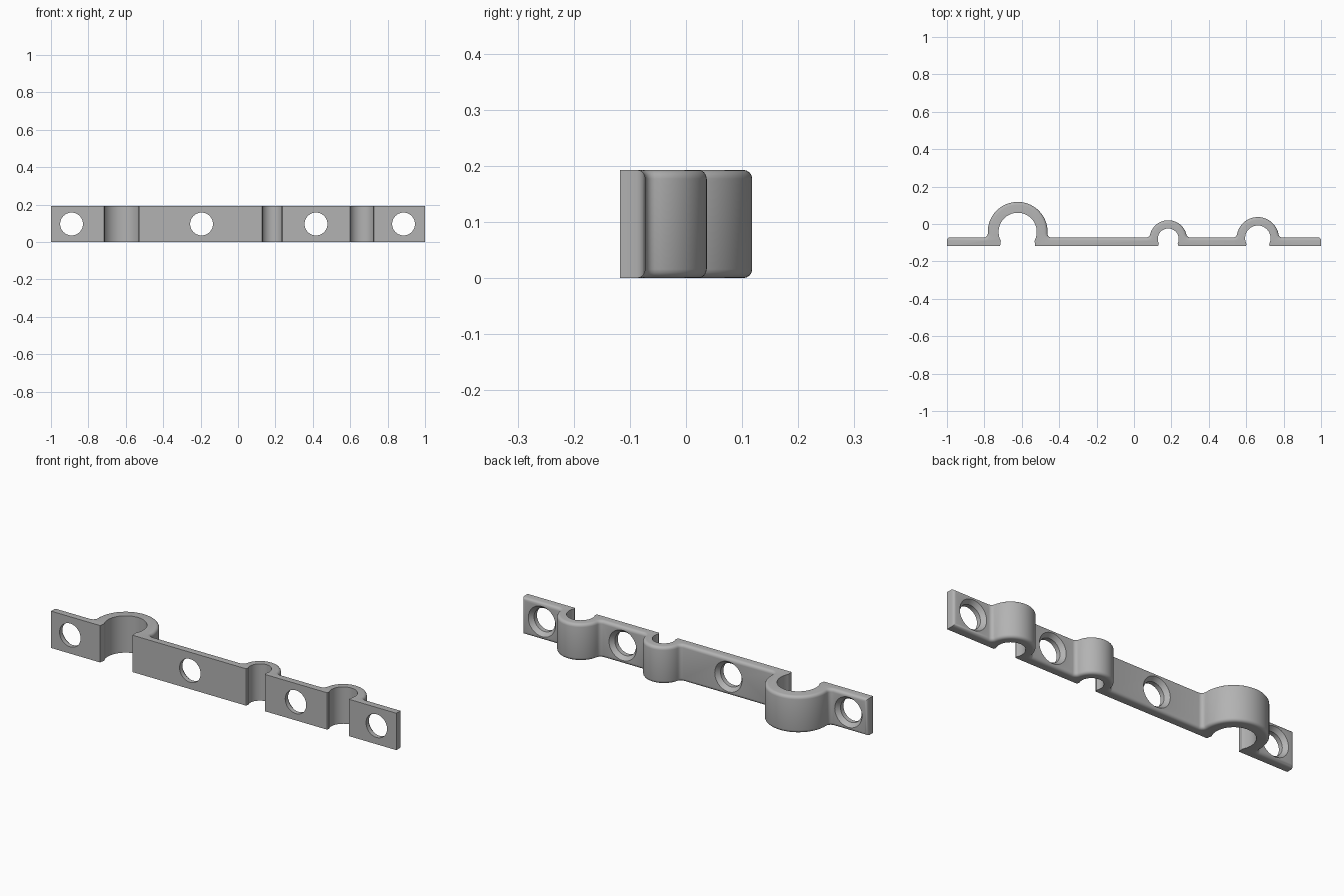
import bpy, bmesh, math

if "Cube" in bpy.data.objects:
    bpy.data.objects.remove(bpy.data.objects["Cube"])

FRONT, BACK, HEIGHT = -0.118, -0.072, 0.193
ROUND = 0.016          # rounding of the rear rim
FILLET = 0.02          # blend between strip and saddle
# saddles: centre x, centre y, outer radius, bore radius, mouth half width, lip half width
SADDLES = [(-0.622, -0.042, 0.160, 0.102, 0.094, 0.090),
           (0.183, -0.080, 0.100, 0.056, 0.055, 0.050),
           (0.662, -0.076, 0.113, 0.068, 0.064, 0.060)]
HOLES = [-0.89, -0.195, 0.417, 0.885]

grey = bpy.data.materials.new("plain grey")
grey.diffuse_color = (0.45, 0.45, 0.45, 1)
grey.use_nodes = True
grey.node_tree.nodes["Principled BSDF"].inputs["Base Color"].default_value = grey.diffuse_color


def arc(cx, cy, r, a0, a1, n):
    """Points along an arc from angle a0 to a1."""
    return [(cx + r * math.cos(a0 + (a1 - a0) * i / n),
             cy + r * math.sin(a0 + (a1 - a0) * i / n)) for i in range(n + 1)]


def rear_outline():
    """Rear contour, left to right: strip, fillet, saddle arc, fillet."""
    pts = [(-1, BACK)]
    for cx, cy, R, r, mouth, lip in SADDLES:
        fy = BACK + FILLET
        dx = math.sqrt((R + FILLET) ** 2 - (fy - cy) ** 2)
        t = math.atan2(fy - cy, dx)
        pts += arc(cx - dx, fy, FILLET, -math.pi / 2, -t, 5)
        pts += arc(cx, cy, R, math.pi - t, t, 36)[1:-1]
        pts += arc(cx + dx, fy, FILLET, math.pi + t, math.pi * 1.5, 5)
    return pts + [(1, BACK)]


def front_outline():
    """Front contour, right to left: flat faces broken by the snap-in bores."""
    pts = [(1, FRONT)]
    for cx, cy, R, r, mouth, lip in reversed(SADDLES):
        t = -math.acos(lip / r)
        pts.append((cx + mouth, FRONT))
        pts += arc(cx, cy, r, t, math.pi - t, 40)
        pts.append((cx - mouth, FRONT))
    return pts + [(-1, FRONT)]


# Clamp strip: extruded contour with rounded rear rim
rear, front = rear_outline(), front_outline()
bm = bmesh.new()
verts = [bm.verts.new((x, y, 0)) for x, y in rear + front]
base = bm.faces.new(verts)
n = len(rear)
rear_verts = verts[:n]
res = bmesh.ops.extrude_face_region(bm, geom=[base], use_keep_orig=True)
top = [g for g in res["geom"] if isinstance(g, bmesh.types.BMVert)]
bmesh.ops.translate(bm, verts=top, vec=(0, 0, HEIGHT))
bmesh.ops.recalc_face_normals(bm, faces=bm.faces)
keys = {(round(x, 5), round(y, 5)) for x, y in rear}


def on_rear(v):
    return (round(v.co.x, 5), round(v.co.y, 5)) in keys


rim = [e for e in bm.edges if all(on_rear(v) for v in e.verts)
       and (abs(e.verts[0].co.z - e.verts[1].co.z) < 1e-5
            or abs(e.verts[0].co.x) > 0.999)]
bmesh.ops.bevel(bm, geom=rim, offset=ROUND, offset_type='OFFSET', segments=4,
                profile=0.5, affect='EDGES', clamp_overlap=False)
mesh = bpy.data.meshes.new("clamp_strip")
bm.to_mesh(mesh)
bm.free()
strip = bpy.data.objects.new("clamp_strip", mesh)
bpy.context.collection.objects.link(strip)
mesh.materials.append(grey)

# Screw holes, countersunk from the rear
hole_profile = [(-0.2, 0.061), (BACK - 0.022, 0.061), (BACK, 0.079), (BACK + 0.03, 0.079)]
N = 40
bm = bmesh.new()
for hx in HOLES:
    rings = [[bm.verts.new((hx + r * math.cos(2 * math.pi * i / N), y,
                            HEIGHT / 2 + r * math.sin(2 * math.pi * i / N)))
              for i in range(N)] for y, r in hole_profile]
    for a, b in zip(rings, rings[1:]):
        for i in range(N):
            bm.faces.new((a[i], a[(i + 1) % N], b[(i + 1) % N], b[i]))
    bm.faces.new(rings[0])
    bm.faces.new(rings[-1])
bmesh.ops.recalc_face_normals(bm, faces=bm.faces)
cut_mesh = bpy.data.meshes.new("hole_cutter")
bm.to_mesh(cut_mesh)
bm.free()
cut_mesh.materials.append(grey)
cutter = bpy.data.objects.new("hole_cutter", cut_mesh)
bpy.context.collection.objects.link(cutter)
cutter.hide_render = True
cutter.hide_viewport = False

mod = strip.modifiers.new("screw_holes", 'BOOLEAN')
mod.operation = 'DIFFERENCE'
mod.solver = 'EXACT'
mod.object = cutter
bpy.context.view_layer.objects.active = strip
strip.select_set(True)
bpy.ops.object.modifier_apply(modifier=mod.name)
bpy.data.objects.remove(cutter)
bpy.ops.object.shade_smooth_by_angle(angle=math.radians(30))
